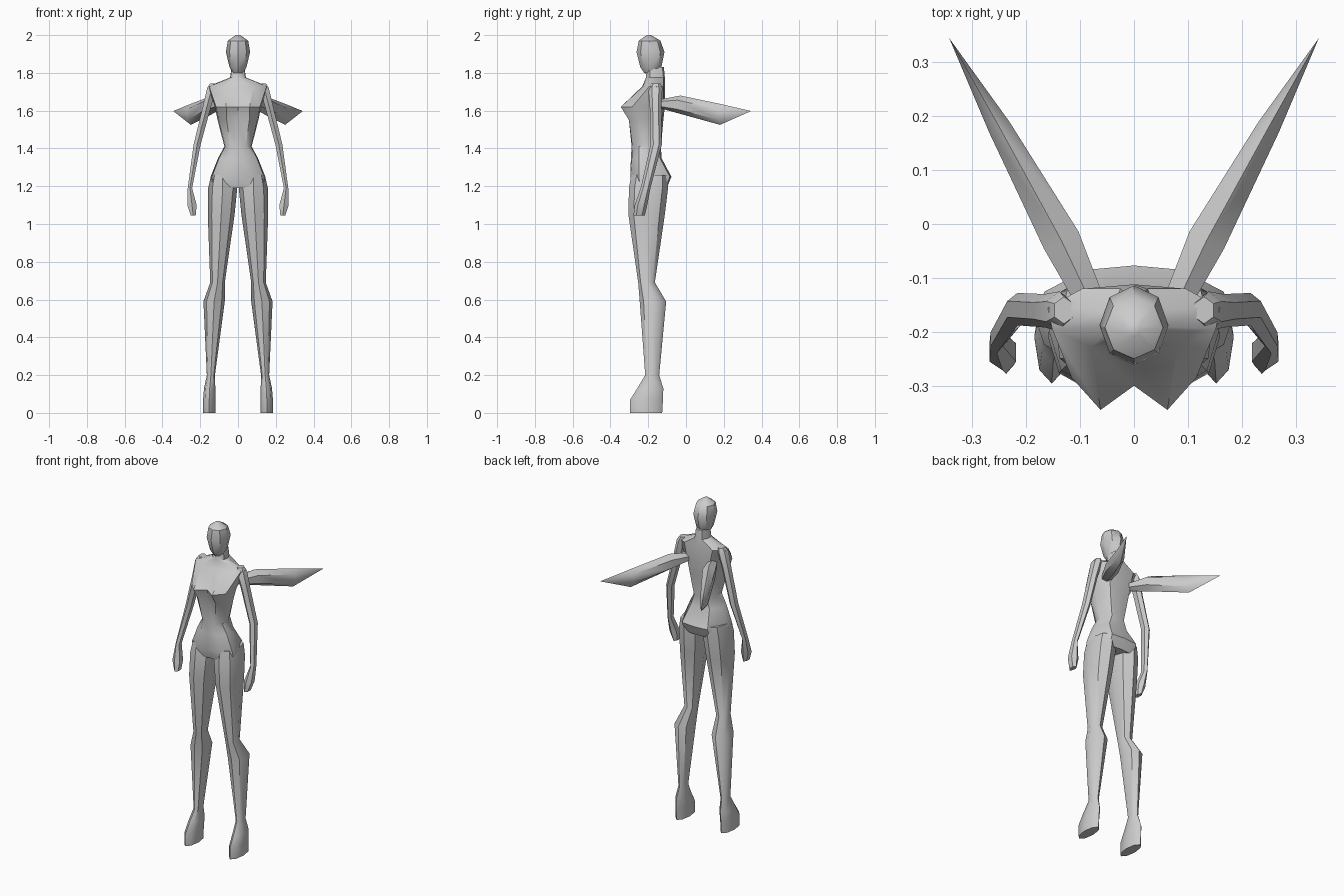
import bpy, bmesh, math

if "Cube" in bpy.data.objects:
    bpy.data.objects.remove(bpy.data.objects["Cube"])


def loft(name, rings, mirror=False, angle=40):
    """Skin a stack of equal-length point rings, cap both ends."""
    bm = bmesh.new()
    loops = [[bm.verts.new(p) for p in ring] for ring in rings]
    n = len(loops[0])
    for a, b in zip(loops, loops[1:]):
        for i in range(n):
            j = (i + 1) % n
            bm.faces.new((a[i], a[j], b[j], b[i]))
    bm.faces.new(loops[0])
    bm.faces.new(loops[-1])
    bmesh.ops.remove_doubles(bm, verts=bm.verts, dist=0.0005)
    bmesh.ops.recalc_face_normals(bm, faces=bm.faces)
    mesh = bpy.data.meshes.new(name)
    bm.to_mesh(mesh)
    bm.free()
    ob = bpy.data.objects.new(name, mesh)
    bpy.context.collection.objects.link(ob)
    bpy.ops.object.select_all(action='DESELECT')
    ob.select_set(True)
    bpy.context.view_layer.objects.active = ob
    bpy.ops.object.shade_smooth_by_angle(angle=math.radians(angle))
    if mirror:
        ob.modifiers.new("Mirror", 'MIRROR').use_mirror_merge = False
    return ob


def box_ring(z, x0, x1, y0, y1, n=8):
    """Horizontal n-sided ring filling the given bounds, a corner at the front."""
    return [((x0 + x1) / 2 + (x1 - x0) / 2 * math.sin(math.tau * i / n),
             (y0 + y1) / 2 - (y1 - y0) / 2 * math.cos(math.tau * i / n), z)
            for i in range(n)]


def torso_ring(z, hw, fx, yf, yp, yq, ys, yb):
    """Symmetric ring: front centre, front peak, front side, side, back."""
    half = [(fx, yp), (hw * 0.95, yq), (hw, ys), (hw * 0.6, yb)]
    right = [(x, y, z) for x, y in half]
    left = [(-x, y, z) for x, y in reversed(half)]
    return [(0, yf, z)] + right + [(0, yb + 0.008, z)] + left


# Neck, chest, waist and pelvis
loft("torso", [torso_ring(*r) for r in [
    (1.83, .034, .018, -.215, -.208, -.19, -.165, -.125),
    (1.775, .042, .02, -.212, -.205, -.19, -.16, -.12),
    (1.728, .16, .08, -.232, -.228, -.195, -.155, -.12),
    (1.62, .122, .062, -.30, -.345, -.285, -.19, -.12),
    (1.55, .108, .06, -.288, -.302, -.26, -.20, -.128),
    (1.41, .072, .04, -.288, -.284, -.25, -.20, -.14),
    (1.35, .105, .055, -.292, -.286, -.25, -.20, -.138),
    (1.25, .145, .08, -.294, -.294, -.25, -.19, -.085),
    (1.19, .145, .08, -.270, -.285, -.24, -.19, -.11),
]])

# Head
loft("head", [box_ring(*r) for r in [
    (1.80, -.028, .028, -.222, -.15),
    (1.83, -.045, .045, -.242, -.13),
    (1.91, -.064, .064, -.262, -.114),
    (1.97, -.054, .054, -.250, -.135),
    (2.00, -.012, .012, -.208, -.185),
]])

# Legs with feet
loft("legs", [box_ring(*r) for r in [
    (1.26, .02, .142, -.29, -.095),
    (1.19, .004, .158, -.302, -.095),
    (1.05, .018, .16, -.305, -.112),
    (.69, .07, .147, -.253, -.165),
    (.59, .07, .183, -.245, -.105),
    (.20, .122, .165, -.216, -.142),
    (.13, .12, .18, -.258, -.12),
    (.07, .12, .185, -.296, -.122),
    (.0, .12, .185, -.296, -.126),
]], mirror=True)

# Arms with mitten hands
loft("arms", [box_ring(*r, n=6) for r in [
    (1.745, .11, .15, -.185, -.135),
    (1.72, .11, .167, -.20, -.125),
    (1.62, .14, .19, -.192, -.13),
    (1.42, .195, .238, -.188, -.128),
    (1.19, .241, .268, -.24, -.188),
    (1.10, .215, .272, -.272, -.205),
    (1.045, .222, .252, -.278, -.218),
]], mirror=True)


# Wings: upright lens sections running backward to a point
def wing_ring(y, x, t, z0, z1):
    m = (z0 + z1) / 2
    h = (z1 - z0) / 4
    return [(x, y, z1), (x + t, y - t * .5, m + h), (x + t, y - t * .5, m - h),
            (x, y, z0), (x - t, y + t * .5, m - h), (x - t, y + t * .5, m + h)]


loft("wings", [wing_ring(*r) for r in [
    (-.135, .085, .024, 1.612, 1.66),
    (-.03, .135, .032, 1.583, 1.68),
    (.18, .25, .019, 1.525, 1.636),
    (.345, .343, .0, 1.598, 1.598),
]], mirror=True)
